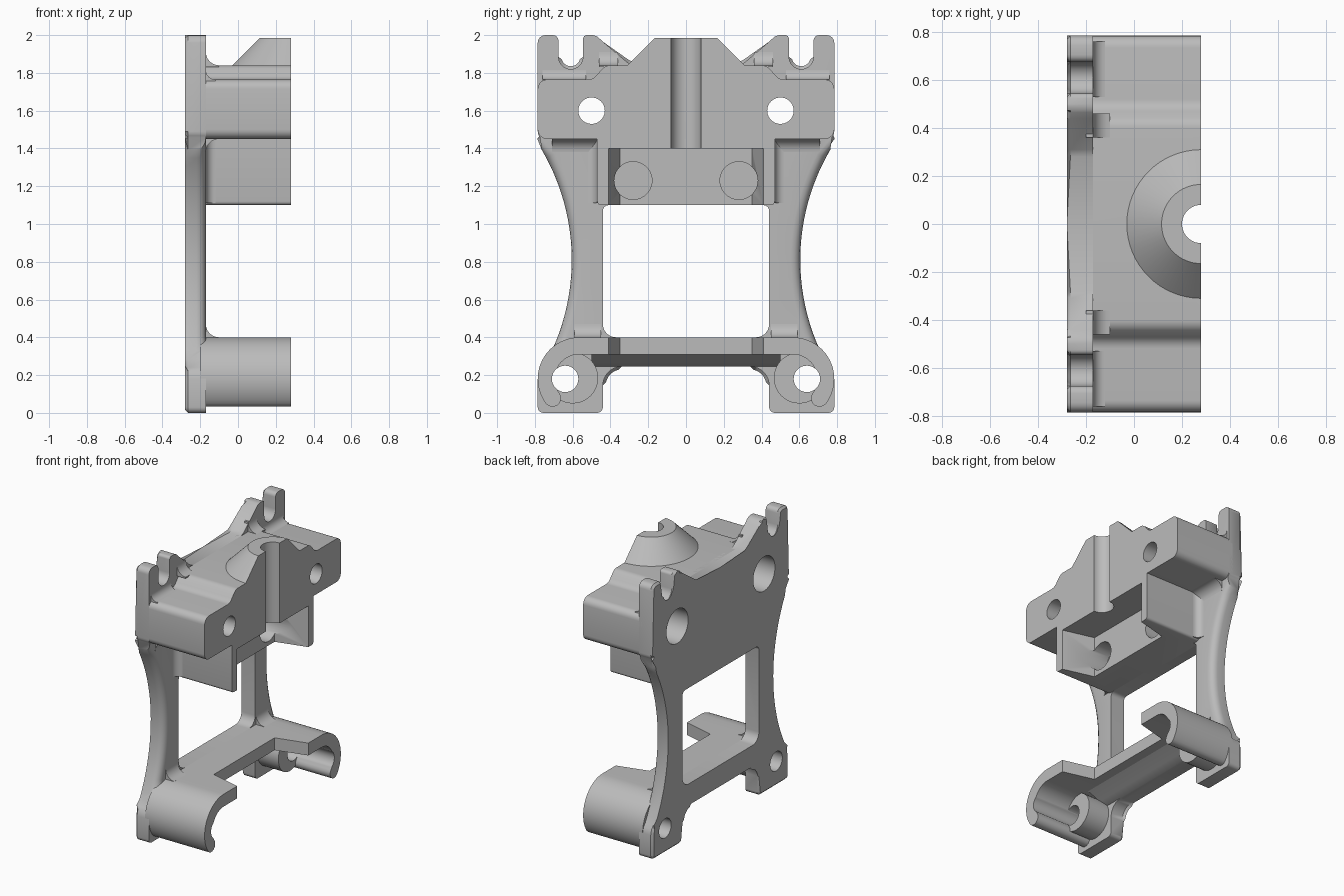
import bpy, bmesh
from math import sin, cos, radians

if "Cube" in bpy.data.objects:
    bpy.data.objects.remove(bpy.data.objects["Cube"])

grey = bpy.data.materials.new("plain_grey")
grey.use_nodes = True
grey.diffuse_color = (0.5, 0.5, 0.5, 1)
grey.node_tree.nodes["Principled BSDF"].inputs["Base Color"].default_value = (0.5, 0.5, 0.5, 1)

BACK, SEAT, FRONT = -0.28, -0.17, 0.28    # back of plate, front of plate, front of arms
parts, cutters = [], []


def arc(u, v, r, start, end, n=10):
    angles = [radians(start + (end - start) * i / n) for i in range(n + 1)]
    return [(u + r * cos(a), v + r * sin(a)) for a in angles]


def mirrored(half):
    """Close a right-hand outline with its reflection."""
    return half + [(-u, v) for u, v in reversed(half) if u > 1e-5]


def finish(name, bm, group):
    bmesh.ops.recalc_face_normals(bm, faces=bm.faces)
    mesh = bpy.data.meshes.new(name)
    bm.to_mesh(mesh)
    bm.free()
    mesh.materials.append(grey)
    ob = bpy.data.objects.new(name, mesh)
    bpy.context.collection.objects.link(ob)
    group.append(ob)
    return ob


def prism_mesh(pts, axis, a, b):
    place = {"x": lambda u, v, d: (d, u, v),
             "y": lambda u, v, d: (u, d, v),
             "z": lambda u, v, d: (u, v, d)}[axis]
    bm = bmesh.new()
    ends = [[bm.verts.new(place(u, v, d)) for u, v in pts] for d in (a, b)]
    for end in ends:
        bm.faces.new(end)
    for i in range(len(pts)):
        j = (i + 1) % len(pts)
        bm.faces.new((ends[0][i], ends[0][j], ends[1][j], ends[1][i]))
    return bm


def prism(name, pts, axis, a, b, group=parts):
    return finish(name, prism_mesh(pts, axis, a, b), group)


def cutter(name, pts, axis, a, b):
    ob = prism(name, pts, axis, a, b, cutters)
    ob.hide_render = True
    return ob


def bore(name, u, v, r, axis, a, b):
    return cutter(name, arc(u, v, r, 0, 351, 39), axis, a, b)


def fillet(name, level, s, r, axis, a, b):
    """Concave fillet between the plate front and a face at the given level."""
    pts = [(SEAT - .03, level - .01 * s), (SEAT + r, level - .01 * s)]
    pts += arc(SEAT + r, level + s * r, r, -90 * s, -180 * s, 8)
    pts += [(SEAT - .03, level + s * r)]
    prism(name, pts, axis, a, b)


def cut(ob, tools):
    for tool in tools:
        mod = ob.modifiers.new("cut", "BOOLEAN")
        mod.operation, mod.solver, mod.object = "DIFFERENCE", "EXACT", tool
    bpy.context.view_layer.update()
    deps = bpy.context.evaluated_depsgraph_get()
    mesh = bpy.data.meshes.new_from_object(ob.evaluated_get(deps))
    ob.modifiers.clear()
    ob.data = mesh


# Back plate: hooks on top, waisted legs, two feet
half = [(0, 1.84), (.28, 1.84), (.31, 1.855), (.44, 1.965)]
half += arc(.50, 1.94, .06, 125, 90, 4) + arc(.525, 1.98, .02, 90, 0, 4)
half += arc(.61, 1.885, .065, 180, 360, 12)
half += arc(.705, 1.97, .03, 180, 90, 4) + arc(.745, 1.96, .04, 90, 0, 4)
half += arc(.735, 1.49, .05, 0, -40, 3) + arc(1.755, .81, 1.15, 149.5, 209.7, 24)
half += [(.775, .22), (.785, .18)]
half += arc(.755, .03, .03, 0, -90, 4) + arc(.47, .03, .03, -90, -180, 4)
half += arc(.34, .145, .1, 0, 90, 8) + [(0, .245)]
bm = prism_mesh(mirrored(half), "x", BACK, SEAT)
rim = [e for e in bm.edges if all(v.co.x < BACK + .001 for v in e.verts)]
bmesh.ops.bevel(bm, geom=rim, offset=.015, segments=1, affect="EDGES", clamp_overlap=False)
legs = [e for e in bm.edges if all(v.co.x > SEAT - .001 and abs(v.co.y) > .5
                                   and .3 < v.co.z < 1.44 for v in e.verts)]
bmesh.ops.bevel(bm, geom=legs, offset=.05, segments=4, profile=.5, affect="EDGES",
                clamp_overlap=False)
plate = finish("back_plate", bm, parts)

# Upper block with stepped shoulders
half = [(0, 1.84)] + arc(.40, 1.78, .06, 90, 45, 5) + arc(.52, 1.825, .06, 215, 270, 5)
half += arc(.735, 1.715, .05, 90, 0, 6) + arc(.735, 1.50, .05, 0, -90, 6) + [(0, 1.45)]
block = prism("upper_block", mirrored(half), "x", SEAT - .03, FRONT)

# Lower block that holds the recess
half = [(0, 1.46), (.47, 1.46)] + arc(.45, 1.12, .02, 0, -90, 4) + [(0, 1.1)]
pocket = prism("recess_block", mirrored(half), "x", SEAT - .03, FRONT)

# Half cone boss on top
bm = bmesh.new()
bmesh.ops.create_cone(bm, cap_ends=True, segments=64, radius1=.32, radius2=.165, depth=.155)
bmesh.ops.translate(bm, verts=bm.verts, vec=(FRONT, 0, 1.9075))
cutaway = bmesh.ops.bisect_plane(bm, geom=bm.verts[:] + bm.edges[:] + bm.faces[:],
                                 plane_co=(FRONT, 0, 0), plane_no=(1, 0, 0), clear_outer=True)
bmesh.ops.contextual_create(bm, geom=[e for e in cutaway["geom_cut"]
                                      if isinstance(e, bmesh.types.BMEdge)])
cone = finish("cone_boss", bm, parts)

# Lower shelf with a curled hook at each end
half = [(0, .40), (.50, .40)] + arc(.565, .18, .22, 90, -36, 22)
half += arc(.565 + .175 * cos(radians(-36)), .18 + .175 * sin(radians(-36)), .045, -36, -216, 8)
half += arc(.565, .18, .13, -36, 90, 16) + [(0, .31)]
shelf = prism("hooked_shelf", mirrored(half), "x", SEAT - .03, FRONT)
prism("shelf_gusset", [(SEAT - .03, .245), (SEAT, .245), (-.12, .27), (-.02, .31),
                       (-.02, .33), (SEAT - .03, .33)], "y", -.5, .5)

# Bosses, fillets and bores on both sides
holes, pins, blind, wide = [], [], [], []
bosses = []
for side, s in (("left", 1), ("right", -1)):
    bosses.append(prism(side + "_pin_boss", arc(s * .6, .185, .135, 0, 351, 39),
                        "x", SEAT - .03, 0))
    for label, level, up, r, a, b in (("hook_root", 1.84, 1, .07, .36, .46),
                                      ("shoulder", 1.765, 1, .05, .53, .76),
                                      ("underside", 1.45, -1, .07, .46, .71),
                                      ("shelf_root", .40, 1, .07, .45, .59)):
        fillet(side + "_" + label + "_fillet", level, up, r, "y", s * a, s * b)
    fillet(side + "_wall_fillet", s * .47, s, .05, "z", 1.11, 1.46)
    holes.append(bore("bolt_bore", s * .5, 1.6, .07, "x", -.4, .4))
    wide.append(bore("counterbore", s * .5, 1.6, .125, "x", -.4, -.05))
    pins.append(bore("pin_bore", s * .64, .18, .07, "x", -.4, .4))
    blind.append(bore("blind_bore", s * .28, 1.23, .1, "x", -.08, .4))

# Openings
window = cutter("window", mirrored(arc(.37, 1.07, .03, 90, 0, 4) and
                                   arc(.41, 1.07, .03, 90, 0, 4) + arc(.37, .47, .07, 0, -90, 8)),
                "x", -.4, 0)
recess = cutter("recess", [(.05, -.35), (.05, .35), (.30, .415), (.30, -.415)], "z", 0, 1.4)
groove = bore("groove", FRONT, 0, .08, "z", 1.3, 2.2)

cut(plate, [window] + wide + pins)
cut(block, holes + wide + [groove, recess])
cut(pocket, [recess, groove] + blind)
cut(cone, [groove])
cut(shelf, [recess] + pins)
for boss in bosses:
    cut(boss, pins)
for tool in cutters:
    bpy.data.objects.remove(tool)

# Smooth shading with sharp edges kept
bpy.ops.object.select_all(action="DESELECT")
for ob in parts:
    ob.select_set(True)
bpy.context.view_layer.objects.active = parts[0]
bpy.ops.object.shade_smooth_by_angle(angle=radians(35))
